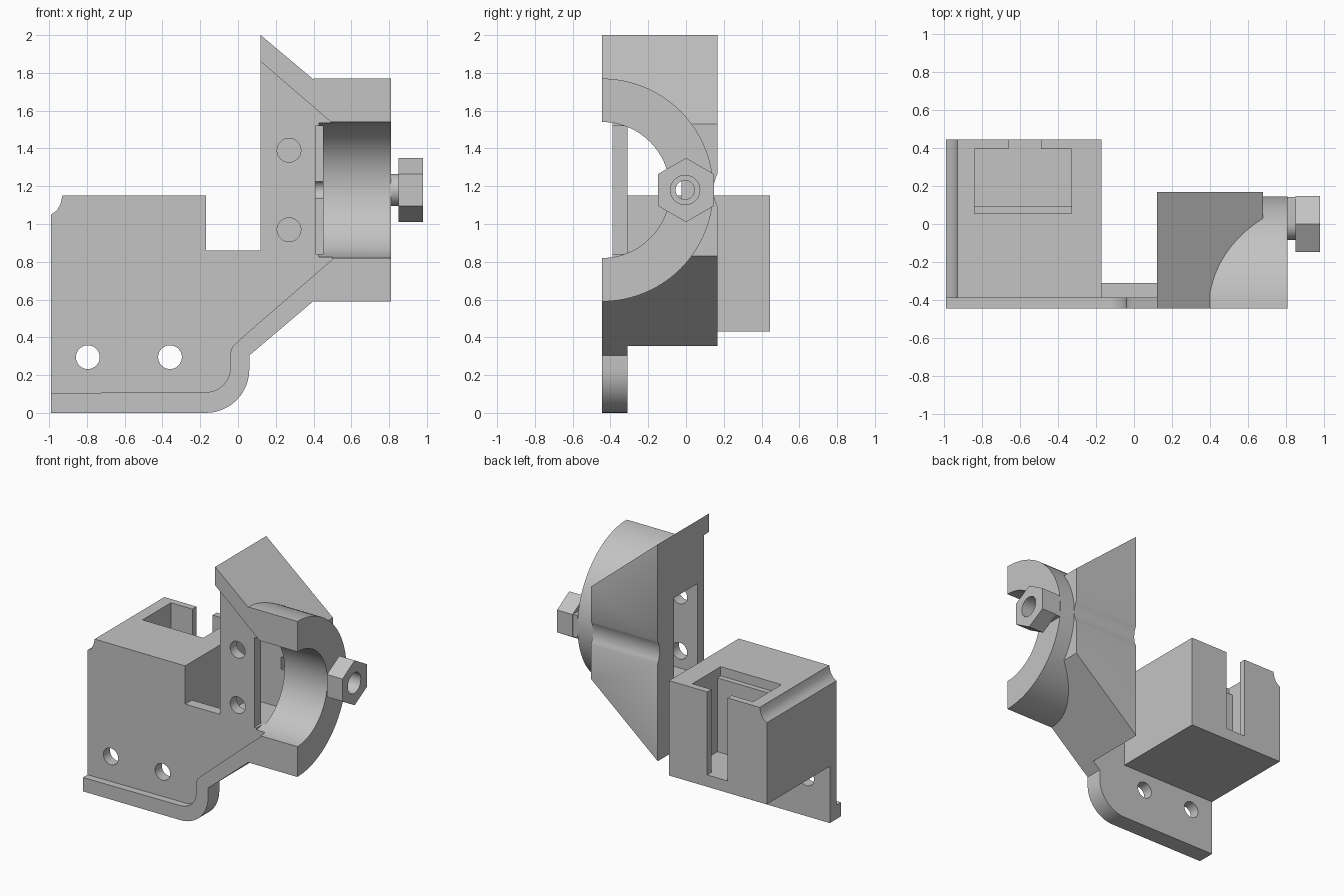
import bpy, bmesh, math
from mathutils import Vector

cube = bpy.data.objects.get("Cube")
if cube:
    bpy.data.objects.remove(cube, do_unlink=True)

grey = bpy.data.materials.new("plain_grey")
grey.use_nodes = True
COLOUR = (0.55, 0.55, 0.55, 1)
grey.diffuse_color = COLOUR
grey.node_tree.nodes["Principled BSDF"].inputs["Base Color"].default_value = COLOUR


def prism(name, points, axis, a, b):
    """Extrude a flat outline along x (points are y,z), y (x,z) or z (x,y)."""
    place = {"x": lambda p, d: (d, p[0], p[1]),
             "y": lambda p, d: (p[0], d, p[1]),
             "z": lambda p, d: (p[0], p[1], d)}[axis]
    bm = bmesh.new()
    face = bm.faces.new([bm.verts.new(place(p, a)) for p in points])
    out = bmesh.ops.extrude_face_region(bm, geom=[face])
    shift = Vector(place((0, 0), b - a))
    bmesh.ops.translate(bm, vec=shift,
                        verts=[v for v in out["geom"] if isinstance(v, bmesh.types.BMVert)])
    bmesh.ops.recalc_face_normals(bm, faces=bm.faces)
    mesh = bpy.data.meshes.new(name)
    bm.to_mesh(mesh)
    bm.free()
    mesh.materials.append(grey)
    obj = bpy.data.objects.new(name, mesh)
    bpy.context.collection.objects.link(obj)
    return obj


def arc(cx, cy, r, start, end, n=12):
    angles = [math.radians(start + (end - start) * i / n) for i in range(n + 1)]
    return [(cx + r * math.cos(t), cy + r * math.sin(t)) for t in angles]


def circle(cx, cy, r, n=32, start=0):
    return arc(cx, cy, r, start, start + 360, n)[:-1]


def rect(a0, b0, a1, b1):
    return [(a0, b0), (a1, b0), (a1, b1), (a0, b1)]


def combine(obj, other, operation="DIFFERENCE"):
    """Apply a boolean and discard the second solid."""
    mod = obj.modifiers.new("combine", "BOOLEAN")
    mod.operation, mod.solver, mod.object = operation, "EXACT", other
    deps = bpy.context.evaluated_depsgraph_get()
    mesh = bpy.data.meshes.new_from_object(obj.evaluated_get(deps))
    obj.modifiers.clear()
    obj.data = mesh
    bpy.data.objects.remove(other, do_unlink=True)


def cut(obj, points, axis, a, b):
    combine(obj, prism("cutter", points, axis, a, b))


FRONT, PANEL, BACK = -0.445, -0.39, -0.31
AXIS_Z = 1.18
corner = [(-0.93, 1.15), (-0.94, 1.105), (-0.96, 1.07), (-0.99, 1.05)]
outer = [(-0.99, 0)] + arc(-0.17, 0.23, 0.23, -90, 0) + [(0.06, 0.305), (0.12, 0.355)]

# Mounting plate with two screw holes
plate = prism("mounting_plate", outer + [(0.12, 0.86), (-0.17, 0.86), (-0.17, 1.15)] + corner,
              "y", PANEL, BACK)
for x in (-0.795, -0.36):
    cut(plate, circle(x, 0.295, 0.063), "y", -0.5, 0)

# Raised rim along the lower edge of the plate
inner = [(0.12, 0.485), (0, 0.38), (-0.03, 0.35), (-0.04, 0.32)]
inner += arc(-0.17, 0.24, 0.13, 0, -90) + [(-0.99, 0.105)]
rim = prism("plate_rim", outer + inner, "y", FRONT, PANEL)

# Box with stepped pocket and slotted back wall
box = prism("switch_box", [(-0.99, 0.43), (-0.17, 0.43), (-0.17, 1.15)] + corner,
            "y", BACK, 0.445)
cut(box, rect(-0.84, 0.095, -0.33, 0.395), "z", 0.52, 1.3)
cut(box, rect(-0.84, 0.055, -0.33, 0.2), "z", 1.08, 1.3)
cut(box, rect(-0.66, 0.3, -0.49, 0.5), "z", 0.52, 1.3)

# Tapered housing joined to the half ring
housing = prism("ring_housing", [(0.12, 2), (0.68, 1.53), (0.68, 0.83), (0.12, 0.355)],
                "y", FRONT, 0.168)
cut(housing, circle(0.318, AXIS_Z, 0.173, 48), "x", 0, 1)
ring = prism("half_ring", arc(FRONT, AXIS_Z, 0.59, -90, 90, 48), "x", 0.4, 0.81)
combine(housing, ring, "UNION")

# Recessed front, bore, wire slot and holes
cut(housing, [(0, 0.381), (0.5, 0.813), (0.5, 1.533), (0.12, 1.86), (0, 1.963)],
    "y", -0.6, PANEL)
cut(housing, circle(FRONT, AXIS_Z, 0.36, 96), "x", 0.43, 1)
cut(housing, rect(BACK, 0.84, -0.025, 1.52), "x", 0, 0.45)
cut(housing, rect(-0.6, 0.84, -0.2, 1.52), "x", 0.41, 0.45)
for z in (0.97, 1.39):
    cut(housing, circle(0.27, z, 0.063), "y", -0.5, -0.2)
cut(housing, circle(-0.005, AXIS_Z, 0.05), "x", 0.38, 1)

# Spacer and hexagonal nut on the ring end
spacer = prism("nut_spacer", arc(0, AXIS_Z, 0.085, 90, 270, 16)
               + [(0.143, AXIS_Z - 0.085), (0.143, AXIS_Z + 0.085)], "x", 0.81, 0.85)
cut(spacer, circle(-0.005, AXIS_Z, 0.05), "x", 0.7, 1)
nut = prism("hex_nut", circle(0, AXIS_Z, 0.17, 6, 90), "x", 0.85, 0.98)
cut(nut, circle(-0.005, AXIS_Z, 0.078), "x", 0.7, 1.1)

# Smooth the curved walls, keep edges sharp
parts = (plate, rim, box, housing, spacer, nut)
bpy.ops.object.select_all(action="DESELECT")
for part in parts:
    part.select_set(True)
bpy.context.view_layer.objects.active = housing
bpy.ops.object.shade_smooth_by_angle(angle=math.radians(30))
